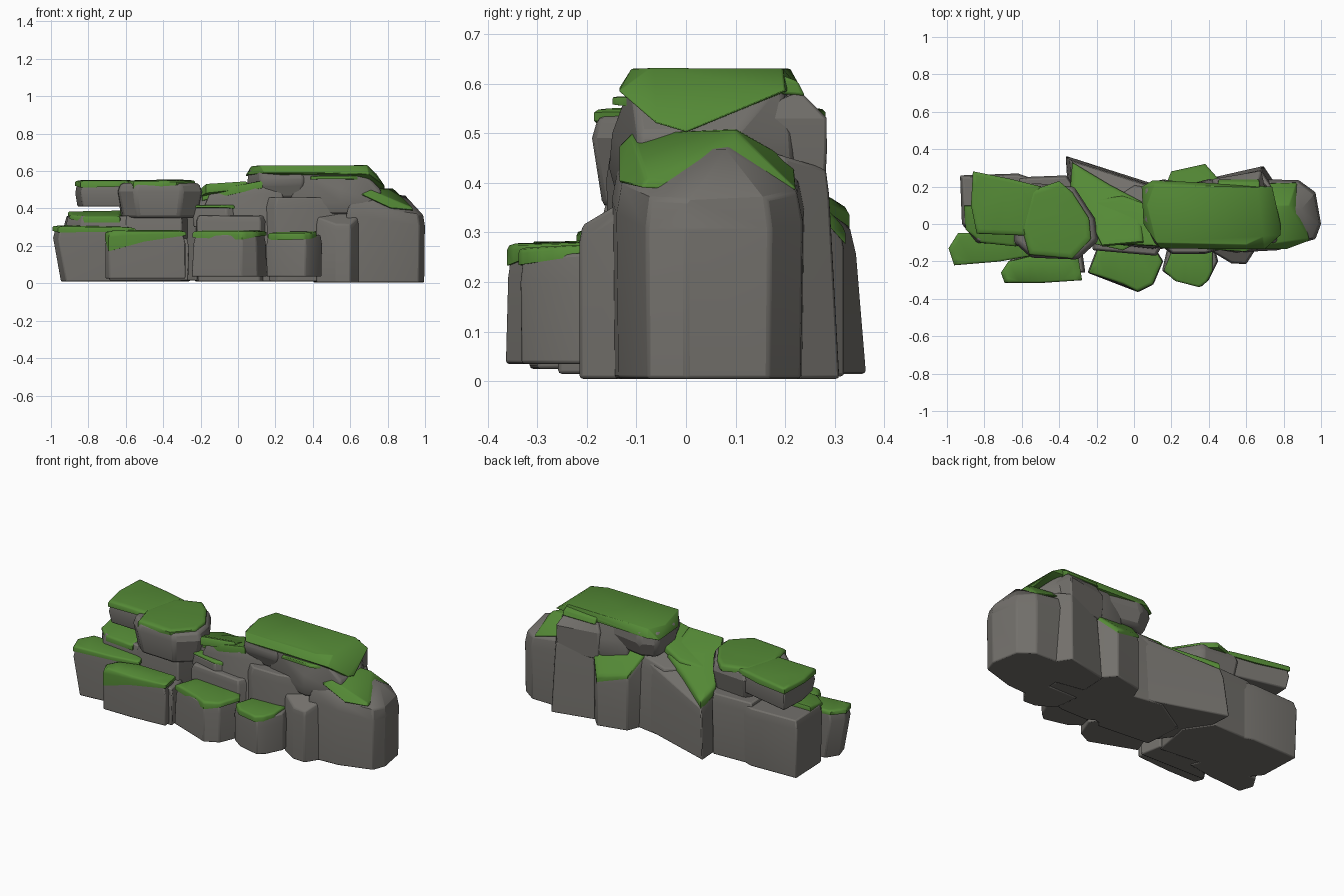
import bpy, bmesh, math, random
from mathutils import Vector

random.seed(4)
cube = bpy.data.objects.get("Cube")
if cube:
    bpy.data.objects.remove(cube, do_unlink=True)


def material(name, rgb):
    m = bpy.data.materials.new(name)
    m.use_nodes = True
    m.diffuse_color = (*rgb, 1)
    bsdf = m.node_tree.nodes["Principled BSDF"]
    bsdf.inputs["Base Color"].default_value = (*rgb, 1)
    bsdf.inputs["Roughness"].default_value = 0.9
    return m


STONE = material("grey stone", (0.17, 0.162, 0.148))
MOSS = material("green moss", (0.09, 0.255, 0.037))


def finish(bm, name, mat, bevel, angle):
    bmesh.ops.recalc_face_normals(bm, faces=bm.faces)
    me = bpy.data.meshes.new(name)
    bm.to_mesh(me)
    bm.free()
    me.materials.append(mat)
    ob = bpy.data.objects.new(name, me)
    bpy.context.collection.objects.link(ob)
    if bevel:
        mod = ob.modifiers.new("worn edges", "BEVEL")
        mod.width, mod.segments, mod.limit_method = bevel, 2, "ANGLE"
    bpy.ops.object.select_all(action="DESELECT")
    bpy.context.view_layer.objects.active = ob
    ob.select_set(True)
    bpy.ops.object.shade_smooth_by_angle(angle=math.radians(angle))
    return ob


def centre(outline):
    return sum((Vector(p[:2]) for p in outline), Vector((0, 0))) / len(outline)


def plane(outline, z, slope):
    """Height function of a tilted top; z is its height at the outline centre."""
    c = centre(outline)
    return lambda p: z + slope[0] * (p[0] - c.x) + slope[1] * (p[1] - c.y)


def hull(name, points, mat, bevel, angle):
    bm = bmesh.new()
    for p in points:
        bm.verts.new(p)
    result = bmesh.ops.convex_hull(bm, input=bm.verts)
    bmesh.ops.delete(bm, geom=list(set(result["geom_interior"])), context="VERTS")
    bmesh.ops.dissolve_limit(bm, angle_limit=0.05, verts=bm.verts, edges=bm.edges)
    return finish(bm, name, mat, bevel, angle)


def rock(name, outline, z0, z1, slope=(0, 0), foot=0.97, top=0.94, shoulder=0.05,
         bevel=0.007, shift=(0, 0), peaks=()):
    """Faceted block: a foot ring, a wide shoulder ring, a tilted top and optional peaks."""
    c, height = centre(outline), plane(outline, z1, slope)
    points = list(peaks)
    for p in outline:
        d = Vector(p[:2]) - c
        low, mid, high = c + d * foot + Vector(shift), c + d, c + d * top
        points += [(*low, z0), (*mid, height(mid) - shoulder), (*high, height(high))]
    return hull(name, points, STONE, bevel, 25)


def moss(name, outline, z, slope=(0, 0), droop=0.03, thick=0.014):
    """Soft cap with an uneven hanging rim; a third value on a point sets its droop."""
    c, height = centre(outline), plane(outline, z, slope)
    rim = []
    hang = [p[2] if len(p) > 2 else droop * random.uniform(0.6, 1.2) for p in outline]
    for i, p in enumerate(outline):
        j = (i + 1) % len(outline)
        a, b = Vector((*p[:2], hang[i])), Vector((*outline[j][:2], hang[j]))
        rim += [a, a.lerp(b, 0.33), a.lerp(b, 0.67)]
    bm = bmesh.new()
    loops = []
    for scale, amount in ((0.9, 1), (1.0, 1), (1.0, 0.25), (0.96, 0.0), (0.85, -0.1)):
        loop = []
        for p in rim:
            q = c + (p.xy - c) * scale
            loop.append(bm.verts.new((q.x, q.y, height(q) + thick - p.z * amount)))
        loops.append(loop)
    n = len(rim)
    for lo, hi in zip(loops, loops[1:]):
        for i in range(n):
            j = (i + 1) % n
            bm.faces.new((lo[i], lo[j], hi[j], hi[i]))
    bm.faces.new(loops[0][::-1])
    bm.faces.new(loops[-1])
    bmesh.ops.triangulate(bm, faces=[f for f in bm.faces if len(f.verts) > 4])
    return finish(bm, name, MOSS, 0, 50)


def mossy(name, outline, z0, z1, slope=(0, 0), droop=0.035, **kw):
    """Rock with a matching cap of moss."""
    rock(name, outline, z0, z1 - 0.012, slope, **kw)
    c = centre(outline)
    cap = [(*(c + (Vector(p[:2]) - c) * 1.01), *p[2:]) for p in outline]
    moss(name + "_moss", cap, z1 - 0.012, slope, droop)


# Low front row
mossy("front_block_far_right", [(-.99, -.13), (-.94, -.05), (-.6, -.04), (-.55, -.17), (-.72, -.2), (-.96, -.22)],
      .01, .3, (-.02, .05), foot=.94, shift=(.03, 0))
mossy("front_block_right", [(-.71, -.26), (-.67, -.2), (-.55, -.17), (-.3, -.18), (-.28, -.3, .02), (-.5, -.315, .05),
      (-.69, -.315, .1)], .025, .275, (.01, .06), foot=1)
rock("front_block_right_root", [(-.7, -.25), (-.6, -.1), (-.28, -.12), (-.26, -.26)], .015, .24)
mossy("front_block_middle", [(-.24, -.26), (-.19, -.13), (.1, -.12), (.15, -.2), (.1, -.32), (.02, -.36), (-.06, -.32)],
      .035, .275, (0, .03), foot=1.04)
rock("front_block_left", [(.15, -.25), (.18, -.12), (.43, -.12), (.45, -.2), (.4, -.3), (.36, -.335), (.22, -.3)],
     .035, .255, (.02, .05), foot=.98)
moss("front_block_left_moss", [(.16, -.25), (.2, -.15), (.42, -.145), (.42, -.25), (.39, -.31), (.35, -.338), (.22, -.305)],
     .255, (.02, .05))

# Main wall stones
rock("base_right", [(-.93, .26), (-.92, 0), (-.84, -.1), (-.45, -.13), (-.42, .2), (-.62, .27)], .01, .36)
rock("base_right_inner", [(-.62, .25), (-.6, -.12), (-.3, -.15), (-.25, .1), (-.36, .26)], .01, .38)
moss("base_right_ledge_moss", [(-.91, .1), (-.9, -.03), (-.82, -.1), (-.63, -.12), (-.62, .1)], .355, (.02, .15))
moss("base_inner_ledge_moss", [(-.5, 0), (-.45, -.14), (-.31, -.155), (-.28, 0)], .365, (0, .05), droop=.015, thick=.01)
rock("centre_back_stone", [(-.345, .345), (-.33, .1), (-.22, -.06), (.12, -.08), (.14, .19), (-.05, .25)],
     .015, .42, (.1, -.42), top=.94, foot=1.09)
moss("centre_back_moss", [(-.33, .33), (-.34, .2), (-.23, 0), (-.17, -.12), (.05, -.1), (.04, .12), (-.13, .21)],
     .435, (.1, -.38), droop=.045, thick=.02)
rock("centre_stone", [(-.2, .1), (-.17, -.1), (.1, -.13), (.24, -.1), (.25, .18), (0, .22)],
     .01, .47, (.12, -.3), foot=1.08, top=.9)
moss("centre_moss", [(-.22, .13), (-.19, -.07), (-.05, -.11), (.13, -.12), (.14, .08), (-.06, .15)],
     .478, (.18, -.2), droop=.045)
mossy("centre_ledge", [(-.24, 0), (-.24, -.1), (-.06, -.14), (-.02, -.12), (0, 0)], .3, .415, droop=.02)
rock("centre_front_stone", [(-.24, .1), (-.22, -.14), (.12, -.17), (.16, -.1), (.16, .1)],
     .01, .37, (0, .1), shoulder=.03)
rock("neck_stone", [(.15, .18), (.15, -.12), (.2, -.16), (.38, -.16), (.6, -.1), (.6, .18)], .01, .46)
mossy("back_left_stone", [(.13, .1), (.5, .1), (.46, .23), (.38, .32), (.2, .28)], .01, .42,
      (0, -1), droop=.025, foot=1, shoulder=.03)
rock("front_buttress", [(.4, 0), (.42, -.15), (.52, -.21), (.6, -.215), (.66, -.12), (.66, 0)],
     .005, .37, (0, .6), shoulder=.03, foot=1)
rock("back_buttress", [(.45, .1), (.46, .24), (.68, .29), (.74, .2), (.72, .05)], .005, .46, (0, -.3), foot=1.18)

# Large end stone with its ridge of moss
rock("left_end_stone", [(.58, -.15), (.77, -.14), (.97, -.08), (1, 0), (.97, .17), (.88, .235), (.6, .24)],
     .005, .39, (-.15, 0), shoulder=.06, foot=.98,
     peaks=[(.7, -.1, .47), (.72, .1, .49), (.82, .1, .475), (.895, .08, .468)])
hull("left_end_moss", [(.94, -.09, .39), (.82, -.135, .4), (.66, -.135, .475), (.66, .22, .44), (.87, .225, .385),
     (.86, .1, .475), (.7, .1, .51), (.83, .1, .507), (.71, -.11, .5), (.93, -.08, .408)], MOSS, .006, 50)

# Upper right boulders
mossy("upper_right_boulder", [(-.86, .28), (-.87, .1), (-.84, -.05), (-.58, -.06), (-.5, .2), (-.66, .24)],
      .41, .545, (0, .01), foot=.92)
rock("upper_right_nose", [(-.65, .05), (-.64, -.1), (-.55, -.18), (-.3, -.19), (-.19, -.09), (-.21, .03), (-.32, .2), (-.55, .22)],
     .35, .535, foot=.88, top=.93, shoulder=.045, bevel=.015)
moss("upper_right_nose_moss", [(-.55, .18), (-.6, -.02), (-.56, -.165), (-.33, -.185), (-.23, -.08), (-.24, .03),
     (-.33, .17), (-.4, .23)], .535, (.01, .01), droop=.035)

# Upper left boulders
rock("upper_left_front_boulder", [(.05, .2), (.05, .02), (.12, -.12), (.36, -.13), (.4, .2), (.15, .24)],
     .45, .61, foot=.82, shoulder=.07, bevel=.02)
rock("upper_left_boulder", [(.25, .2), (.28, -.1), (.55, -.155), (.77, -.1), (.775, .1), (.7, .22), (.4, .24)],
     .37, .5, foot=.92, shoulder=.07, top=.97, bevel=.012,
     peaks=[(.3, -.11, .61), (.66, -.11, .605), (.66, .19, .605), (.35, .2, .61)])
rock("upper_left_back_boulder", [(.4, .1), (.42, .24), (.55, .26), (.68, .285), (.72, .1)],
     .37, .53, foot=.95, shoulder=.07, top=1, peaks=[(.45, .22, .585), (.66, .23, .585)])
hull("upper_left_back_moss", [(x, y, z) for x in (.45, .67) for y, z in ((.18, .58), (.24, .575), (.225, .605), (.18, .622))],
     MOSS, .006, 50)
hull("upper_left_moss", [(.04, .2, .575), (.05, 0, .58), (.14, -.13, .59), (.45, -.135, .59), (.7, -.135, .585),
     (.785, 0, .502), (.785, -.06, .52), (.74, .2, .585), (.1, .235, .585), (.4, .22, .6), (.12, -.1, .63), (.07, .1, .625),
     (.11, .21, .63), (.66, .195, .63), (.69, -.07, .632), (.6, -.11, .63)], MOSS, .012, 50)
moss("upper_left_lip_moss", [(.38, -.1), (.39, -.135), (.6, -.148), (.64, -.12)], .562, droop=.02, thick=.01)
